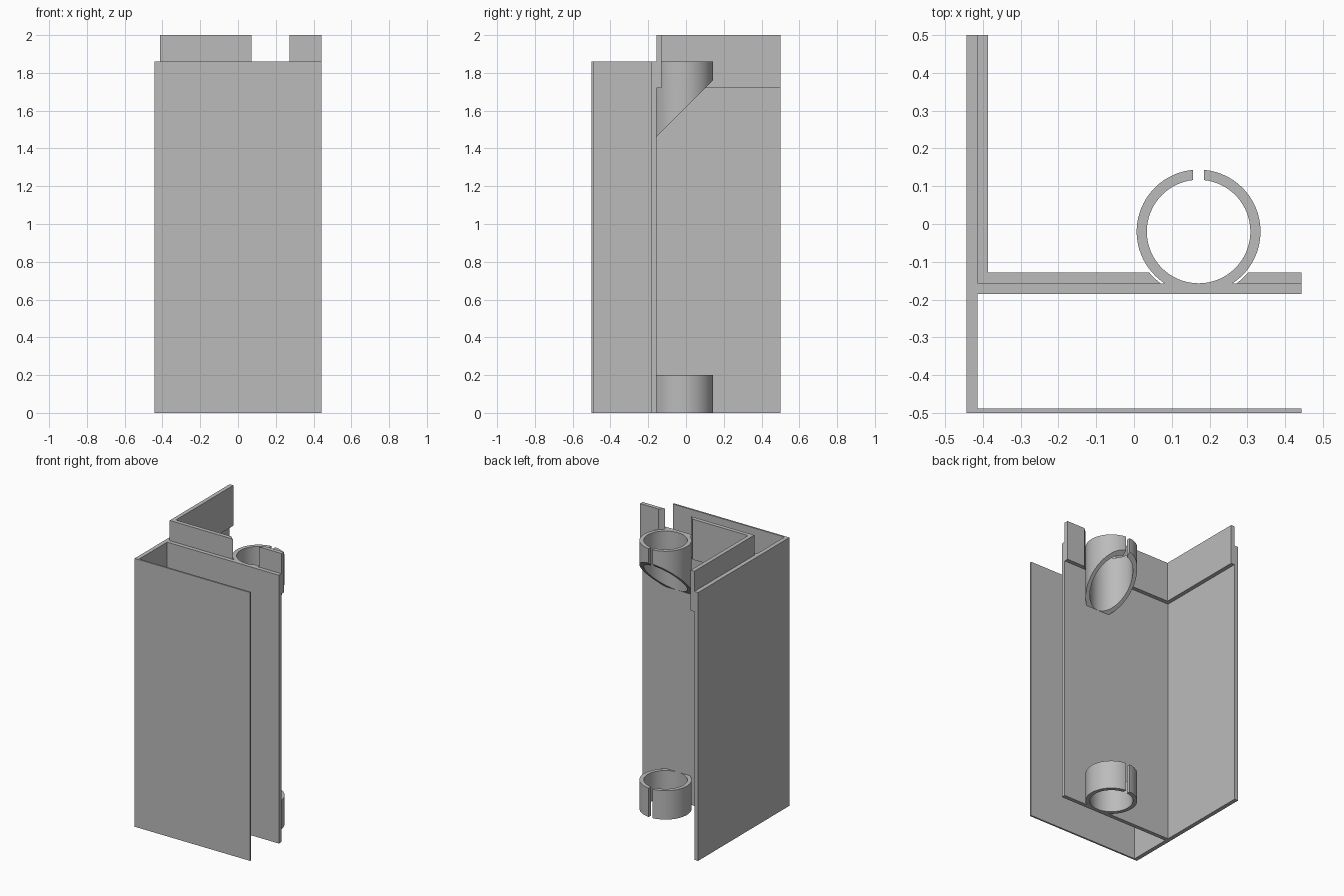
import bpy, bmesh, math

if "Cube" in bpy.data.objects:
    bpy.data.objects.remove(bpy.data.objects["Cube"], do_unlink=True)

GREY = (0.5, 0.5, 0.5, 1)
grey = bpy.data.materials.new("plain grey")
grey.use_nodes = True
grey.diffuse_color = GREY
grey.node_tree.nodes["Principled BSDF"].inputs["Base Color"].default_value = GREY

# Shared dimensions
LEFT, INNER, RIGHT = -0.443, -0.414, 0.443
T = 0.028                       # wall thickness
BACK = -0.157                   # rear face of the middle plate
BODY_TOP, LIP_BASE, TOP = 1.86, 1.72, 2.0
CX, CY = 0.171, -0.02           # clip axis
R_IN, R_OUT, R_CLEAR = 0.137, 0.164, 0.17


def prism(name, outline, bottom, top, smooth=False):
    """Extrude an outline; bottom is a height or a function of y."""
    low = bottom if callable(bottom) else lambda y: bottom
    bm = bmesh.new()
    lower = [bm.verts.new((x, y, low(y))) for x, y in outline]
    upper = [bm.verts.new((x, y, top)) for x, y in outline]
    bm.faces.new(lower)
    bm.faces.new(upper)
    n = len(outline)
    for i in range(n):
        j = (i + 1) % n
        bm.faces.new((lower[i], lower[j], upper[j], upper[i]))
    bmesh.ops.recalc_face_normals(bm, faces=bm.faces)
    mesh = bpy.data.meshes.new(name)
    bm.to_mesh(mesh)
    bm.free()
    mesh.materials.append(grey)
    obj = bpy.data.objects.new(name, mesh)
    bpy.context.collection.objects.link(obj)
    if smooth:
        bpy.ops.object.select_all(action="DESELECT")
        obj.select_set(True)
        bpy.context.view_layer.objects.active = obj
        bpy.ops.object.shade_smooth_by_angle(angle=math.radians(30))
    return obj


# Main body: side wall, thin front panel and middle plate
prism("body", [
    (LEFT, -0.5), (RIGHT, -0.5), (RIGHT, -0.488), (INNER, -0.488),
    (INNER, BACK - T), (RIGHT, BACK - T), (RIGHT, BACK), (INNER, BACK),
    (INNER, 0.5), (LEFT, 0.5)], 0, BODY_TOP)


# Raised lip behind the plates, cut around the clip
def clearance(y):
    return math.sqrt(R_CLEAR ** 2 - (y - CY) ** 2)


ys = [BACK + T * i / 4 for i in range(5)]
prism("corner_lip", [(INNER, BACK)]
      + [(CX - clearance(y), y) for y in ys]
      + [(INNER + T, BACK + T), (INNER + T, 0.5), (INNER, 0.5)], LIP_BASE, TOP)
prism("end_lip", [(CX + clearance(y), y) for y in ys]
      + [(RIGHT, BACK + T), (RIGHT, BACK)], LIP_BASE, TOP)


# Split ring clips, open at the back and sunk into the middle plate
def arc(radius, steps=72):
    gap = math.asin(0.0145 / radius)
    points = []
    for i in range(steps + 1):
        a = math.pi / 2 + gap + (2 * math.pi - 2 * gap) * i / steps
        points.append((CX + radius * math.cos(a),
                       max(CY + radius * math.sin(a), BACK - T / 2)))
    return points


ring = arc(R_OUT) + arc(R_IN)[::-1]
prism("lower_clip", ring, 0, 0.2, smooth=True)
prism("upper_clip", ring, lambda y: 1.46 + y - BACK, BODY_TOP, smooth=True)
